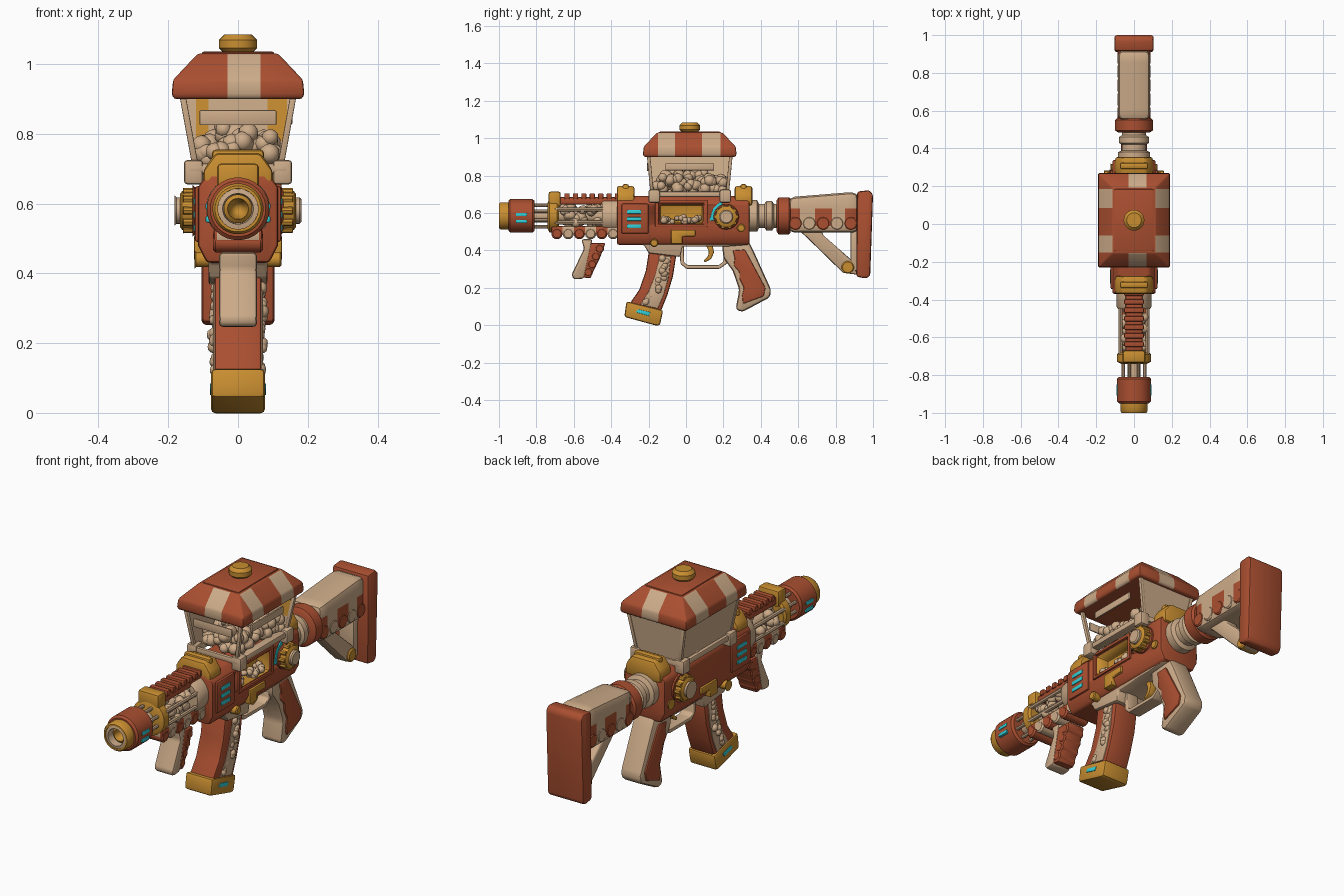
import bpy, bmesh, math, random
from mathutils import Vector, Matrix

random.seed(4)
cube = bpy.data.objects.get("Cube")
if cube:
    bpy.data.objects.remove(cube)

def material(name, rgb):
    m = bpy.data.materials.new(name)
    m.use_nodes = True
    m.diffuse_color = (*rgb, 1)
    m.node_tree.nodes["Principled BSDF"].inputs["Base Color"].default_value = (*rgb, 1)
    return m

RED = material("rust_red", (0.40, 0.078, 0.03))
TAN = material("cream_tan", (0.61, 0.41, 0.25))
GOLD = material("mustard_gold", (0.58, 0.27, 0.03))
CYAN = material("bright_cyan", (0.03, 0.62, 0.68))

def finish(name, bm, mats, bevel=0.0, cuts=(), rule=None, angle=38):
    """Bevel, slice, colour and shade a mesh, then link it."""
    bmesh.ops.recalc_face_normals(bm, faces=bm.faces)
    if bevel:
        edges = [e for e in bm.edges if e.calc_face_angle(0) > 0.5]
        bmesh.ops.bevel(bm, geom=edges, offset=bevel, segments=2, profile=0.5,
                        affect='EDGES', clamp_overlap=True)
    for co, no in cuts:
        bmesh.ops.bisect_plane(bm, geom=bm.verts[:] + bm.edges[:] + bm.faces[:], plane_co=co, plane_no=no)
    bm.normal_update()
    for f in bm.faces:
        f.smooth = True
        if rule:
            f.material_index = rule(f.calc_center_median(), f.normal)
    for e in bm.edges:
        e.smooth = e.calc_face_angle(0) < math.radians(angle)
    mesh = bpy.data.meshes.new(name)
    bm.to_mesh(mesh)
    bm.free()
    for m in (mats if isinstance(mats, tuple) else (mats,)):
        mesh.materials.append(m)
    ob = bpy.data.objects.new(name, mesh)
    bpy.context.collection.objects.link(ob)
    return ob

def prism(name, pts, a, b, mat, bevel=0.008, axis='X', **kw):
    """Extrude a (y, z) outline along X, or an (x, z) outline along Y."""
    bm = bmesh.new()
    place = (lambda p: (a, p[0], p[1])) if axis == 'X' else (lambda p: (p[0], a, p[1]))
    face = bm.faces.new([bm.verts.new(place(p)) for p in pts])
    new = bmesh.ops.extrude_face_region(bm, geom=[face])["geom"]
    step = Vector((b - a, 0, 0) if axis == 'X' else (0, b - a, 0))
    bmesh.ops.translate(bm, vec=step, verts=[v for v in new if isinstance(v, bmesh.types.BMVert)])
    return finish(name, bm, mat, bevel, **kw)

def box(name, x, y, z, mat, bevel=0.008, **kw):
    """Box from (low, high) ranges."""
    return prism(name, [(y[0], z[0]), (y[1], z[0]), (y[1], z[1]), (y[0], z[1])], *x, mat, bevel, **kw)

def hull(name, pts, mat, bevel=0.0, **kw):
    bm = bmesh.new()
    for p in pts:
        bm.verts.new(p)
    bmesh.ops.convex_hull(bm, input=bm.verts)
    bmesh.ops.dissolve_limit(bm, angle_limit=0.02, verts=bm.verts, edges=bm.edges)
    return finish(name, bm, mat, bevel, **kw)

def lathe(name, prof, origin, axis, mat, n=28, **kw):
    """Spin (distance, radius) points about a line along the axis."""
    bm = bmesh.new()
    d = Vector(axis)
    side = d.orthogonal().normalized()
    vs = [bm.verts.new(Vector(origin) + d * t + side * r) for t, r in prof]
    edges = [bm.edges.new(p) for p in zip(vs, vs[1:])]
    bmesh.ops.spin(bm, geom=vs + edges, cent=origin, axis=d, angle=math.tau, steps=n)
    bmesh.ops.remove_doubles(bm, verts=bm.verts, dist=1e-5)
    return finish(name, bm, mat, **kw)

def disc(name, a, b, r, origin, axis, mat, c=0.006, n=24):
    return lathe(name, [(a, 0), (a, r - c), (a + c, r), (b - c, r), (b, r - c), (b, 0)], origin, axis, mat, n)

def popcorn(name, spots, r):
    """Lumpy kernels made of overlapping balls."""
    bm = bmesh.new()
    for s in spots:
        for _ in range(2):
            off = Vector([random.uniform(-.4, .4) * r for _ in range(3)])
            bmesh.ops.create_icosphere(bm, subdivisions=2, radius=r * random.uniform(.75, 1.05),
                                       matrix=Matrix.Translation(Vector(s) + off))
    return finish(name, bm, TAN, angle=60)

def scatter(n, x, y, z):
    return [[random.uniform(*q) for q in (x, y, z)] for _ in range(n)]

BORE, Y, X = (0, 0, 0.585), (0, 1, 0), (1, 0, 0)
SIDES = ((1, "left"), (-1, "right"))

# Muzzle and barrel
lathe("muzzle_tip", [(-.95, .073), (-.99, .073), (-1, .066), (-1, .058), (-.95, .056)], BORE, Y, GOLD)
lathe("muzzle_ring", [(-.95, .06), (-.995, .06), (-.998, .044), (-.9, .04)], BORE, Y, TAN)
lathe("muzzle_bore", [(-.96, .041), (-.97, .03), (-.93, .022), (-.9, 0)], BORE, Y, GOLD)
lathe("muzzle_body", [(-.95, .05), (-.95, .08), (-.94, .09), (-.82, .09), (-.81, .08), (-.81, 0)], BORE, Y, RED)
disc("barrel", -.82, -.36, .035, BORE, Y, TAN)
for i in range(8):
    a = math.tau * (i + .5) / 8
    o = (.062 * math.cos(a), 0, .585 + .062 * math.sin(a))
    disc("barrel_rod", -.82, -.68, .009, o, Y, TAN, .001, 8)
    if i in (0, 3, 4, 7):
        o = (.078 * math.cos(a), 0, .585 + .09 * math.sin(a))
        disc("cage_bar", -.7, -.38, .011, o, Y, TAN, .001, 8)
for s, side in SIDES:
    for z in (.555, .592):
        box("muzzle_light_" + side, (s * .07, s * .093), (-.91, -.85), (z - .009, z + .009), CYAN, .004)

# Handguard
lathe("handguard_ring", [(-.74, 0), (-.74, .07), (-.73, .09), (-.69, .09), (-.68, .08), (-.68, 0)], BORE, Y, GOLD)
box("front_sight", (-.06, .06), (-.735, -.67), (.63, .715), GOLD, .012)
lathe("handguard_sleeve", [(-.45, 0), (-.45, .085), (-.44, .092), (-.36, .092), (-.36, 0)], BORE, Y, TAN)
popcorn("handguard_popcorn", scatter(38, (-.055, .055), (-.66, -.46), (.545, .635)), .026)
box("top_rail", (-.045, .045), (-.68, -.36), (.645, .685), RED)
for i in range(7):
    y = -.65 + i * .045
    box("rail_tooth", (-.052, .052), (y, y + .028), (.675, .705), RED, .005)
stripes = [-.66, -.6, -.54, -.48, -.42]
band = lambda c, n: int((c.y + .72) // .06) % 2
box("handguard_base", (-.07, .07), (-.72, -.35), (.485, .53), (RED, TAN), .01,
    cuts=[((0, y, 0), Y) for y in stripes], rule=band)
for i in range(6):
    disc("handguard_scallop", -.072, .072, .03, (0, -.69 + i * .06, .49), X, (RED, TAN)[i % 2], .008, 16)

# Front grip
prism("front_grip_plate", [(-.56, .46), (-.5, .46), (-.545, .25), (-.6, .245), (-.612, .27), (-.545, .41)],
      -.055, .055, TAN, .012)
prism("front_grip", [(-.535, .44), (-.43, .44), (-.445, .4), (-.46, .36), (-.48, .32), (-.5, .28), (-.51, .25),
                     (-.575, .26)], -.05, .05, RED, .01)
for i in range(4):
    disc("front_grip_rib", -.052, .052, .024, (0, -.462 - i * .02, .41 - i * .042), X, RED, .006, 14)

# Receiver with a side pocket
receiver = prism("receiver", [(-.115, .48), (-.09, .43), (.09, .43), (.115, .48), (.115, .65), (.08, .69),
                              (-.08, .69), (-.115, .65)], -.37, .34, RED, .012, axis='Y')
cutter = box("pocket_cutter", (.045, .2), (-.14, .09), (.545, .645), GOLD, .012)
cutter.hide_render = True
mod = receiver.modifiers.new("pocket", 'BOOLEAN')
mod.operation, mod.object, mod.material_mode = 'DIFFERENCE', cutter, 'TRANSFER'
bpy.context.view_layer.objects.active = receiver
bpy.ops.object.modifier_apply(modifier="pocket")
bpy.data.objects.remove(cutter)
popcorn("pocket_popcorn", scatter(16, (.06, .1), (-.12, .07), (.55, .575)), .018)
for z in (.525, .652):
    box("pocket_trim", (.1, .124), (-.165, .115), (z, z + .016), RED, .004)
for y in (-.165, .095):
    box("pocket_trim_end", (.1, .124), (y, y + .02), (.525, .668), RED, .004)

for s, side in SIDES:
    box("side_plate_" + side, (s * .1, s * .124), (-.345, -.2), (.49, .65), RED, .008)
    for z in (.53, .568, .606):
        box("side_light_" + side, (s * .12, s * .128), (-.315, -.24), (z - .01, z + .01), CYAN, .003)
    # Side dials
    o = (0, .215, .58)
    disc("dial_base_" + side, s * .1, s * .13, .068, o, X, RED, s * .006)
    lathe("dial_" + side, [(s * .115, 0), (s * .115, .06), (s * .16, .056), (s * .166, .048), (s * .166, 0)], o, X, GOLD)
    disc("dial_cap_" + side, s * .16, s * .182, .038, o, X, TAN, s * .006)
    for i in range(10):
        a = math.tau * i / 10
        disc("dial_rib_" + side, s * .12, s * .158, .011,
             (0, .215 + .056 * math.cos(a), .58 + .056 * math.sin(a)), X, GOLD, s * .002, 8)
    # Brackets and pins
    prism("bracket_" + side, [(-.08, .435), (-.02, .435), (-.02, .475), (.05, .475), (.05, .51), (-.08, .51)],
          s * .09, s * .126, GOLD, .006)
    for y, z in ((-.17, .44), (.295, .52)):
        disc("pin_" + side, s * .08, s * .125, .022, (0, y, z), X, GOLD, s * .005, 14)
prism("curved_light", [(.125, .56), (.145, .625), (.19, .67), (.195, .64), (.165, .612), (.15, .56)],
      .112, .12, CYAN, .002)

# Gold collars on top
for y in (-.37, .26):
    prism("collar", [(-.1, .64), (.1, .64), (.1, .695), (.065, .745), (-.065, .745), (-.1, .695)],
          y, y + .095, GOLD, .014, axis='Y')
    box("collar_band", (-.075, .075), (y + .03, y + .065), (.7, .755), GOLD, .012)

# Lower frame, guard and trigger
prism("lower_frame", [(-.33, .48), (.33, .48), (.33, .43), (.2, .42), (-.02, .42), (-.03, .365), (-.2, .385),
                      (-.225, .43), (-.33, .45)], -.085, .085, TAN, .01)
prism("trigger_guard", [(-.035, .43), (-.03, .33), (.0, .302), (.18, .302), (.22, .33), (.22, .37), (.2, .37),
                        (.2, .34), (.175, .322), (.01, .322), (-.01, .335), (-.012, .43)], -.035, .035, TAN, .006)
prism("trigger", [(.1, .44), (.14, .44), (.15, .39), (.135, .355), (.1, .335), (.095, .348), (.118, .37), (.122, .395)],
      -.02, .02, GOLD, .006)

# Rear grip
prism("rear_grip", [(.19, .46), (.33, .46), (.36, .4), (.455, .19), (.45, .15), (.3, .07), (.265, .085), (.285, .19),
                    (.25, .29), (.2, .36)], -.06, .06, TAN, .018)
for s, side in SIDES:
    prism("grip_panel_" + side, [(.25, .4), (.315, .405), (.425, .2), (.415, .155), (.305, .115), (.3, .16), (.31, .2),
                                 (.285, .25), (.285, .285), (.255, .32), (.26, .36)], s * .05, s * .068, RED, .006)

# Magazine
prism("magazine", [(-.195, .42), (-.215, .29), (-.25, .19), (-.312, .1), (-.14, .06), (-.1, .16), (-.07, .26),
                   (-.045, .42)], -.068, .068, RED, .012)
for s, side in SIDES:
    prism("magazine_window_" + side, [(-.14, .37), (-.165, .27), (-.2, .18), (-.245, .11), (-.15, .09), (-.12, .16),
                                      (-.095, .25), (-.08, .37)], s * .06, s * .072, TAN, .004)
    popcorn("magazine_popcorn_" + side, [(s * .062, -.112 - t * t * .085 + random.uniform(-.014, .014), .36 - t * .23)
                                         for t in [i / 9 for i in range(10)]], .021)
    prism("magazine_light_" + side, [(-.27, .07), (-.255, .085), (-.19, .07), (-.2, .05)], s * .07, s * .08, CYAN, .002)
prism("magazine_base", [(-.318, .128), (-.122, .08), (-.14, -.002), (-.165, 0), (-.33, .045)], -.077, .077, GOLD, .012)

# Hopper: corner points run from the floor (t=0) to the lid (t=1)
def corner(sx, sy, t, inset=0.0):
    return Vector((sx * (.125 + .038 * t - inset), .02 + sy * (.205 + .02 * t - inset), .695 + .21 * t))

ENDS = (0, 1)
hull("right_wall", [corner(-1, sy, t, i) for sy in (-1, 1) for t in ENDS for i in (0, .008)], TAN)
hull("back_wall", [corner(sx, 1, t, i) for sx in (-1, 1) for t in ENDS for i in (0, .008)], TAN)
for sx in (-1, 1):
    hull("gold_lining", [Vector((sx * x, corner(1, 1, t, i).y, corner(1, 1, t).z)) for x in (.085, .13 + .01 * sx)
                         for t in (.4, 1) for i in (.007, .012)], GOLD)
    box("hopper_rail", (sx * .1, sx * .145), (-.2, .24), (.685, .715), TAN, .008)
    for sy in (-1, 1):
        hull("corner_post", [corner(sx, sy, t, 0) + Vector((-sx * a, -sy * b, 0))
                             for t in ENDS for a in (-.004, .014) for b in (-.004, .014)], TAN, .003)
        y = .02 + sy * .19
        box("hopper_clip", (sx * .1, sx * .155), (y - .03, y + .03), (.655, .725), TAN, .01)
for sy in (-1, 1):
    box("hopper_end_rail", (-.13, .13), (.01 + sy * .205, .03 + sy * .205), (.685, .715), TAN, .006)
box("front_plaque", (-.11, .11), (-.208, -.2), (.825, .868), TAN, .003)
box("side_plaque", (.147, .156), (-.11, .15), (.828, .866), TAN, .003)
popcorn("hopper_popcorn", scatter(110, (-.1, .1), (-.155, .2), (.71, .785)), .03)
popcorn("hopper_mound", scatter(14, (-.06, .06), (-.11, .12), (.78, .825)), .03)

# Striped lid
def lid_colour(c, n):
    if abs(n.z) > .95:
        return 0
    if abs(c.y - .02) / .25 > abs(c.x) / .19:
        return int(-.03 < c.x < .065)
    return int(-.15 < c.y < -.06 or .085 < c.y < .185)

lid_cuts = [((0, y, 0), Y) for y in (-.15, -.06, .085, .185)] + [((x, 0, 0), X) for x in (-.03, .065)]
hull("lid", [(sx * (.19 - d), .02 + sy * (.25 - d), z) for sx in (-1, 1) for sy in (-1, 1)
             for d, z in ((.006, .9), (0, .915), (.004, .955), (.075, 1.03))], (RED, TAN), .007,
     cuts=lid_cuts, rule=lid_colour)
box("lid_top", (-.105, .105), (-.145, .185), (1.02, 1.036), RED, .008)
disc("lid_knob", 1.03, 1.085, .055, (0, .02, 0), (0, 0, 1), GOLD, .016)

# Buffer tube and shoulder stock
lathe("buffer_tube", [(.33, 0), (.33, .085), (.38, .085), (.39, .065), (.42, .065), (.43, .08), (.46, .08), (.47, .065),
                      (.5, .065), (.5, 0)], BORE, Y, TAN)
lathe("stock_collar", [(.485, 0), (.485, .085), (.495, .1), (.55, .1), (.56, .09), (.56, 0)], BORE, Y, RED)
EDGES = (.61, .69, .78, .85)
stock_rule = lambda c, n: int(.53 < c.z < .625 and (c.y < .61 or .69 < c.y < .78 or c.y > .85))
prism("stock_body", [(.55, .495), (.92, .495), (.92, .71), (.86, .71), (.55, .685)], -.085, .085, (TAN, RED), .03,
      cuts=[((0, y, 0), Y) for y in EDGES] + [((0, 0, z), (0, 0, 1)) for z in (.53, .625)], rule=stock_rule)
for i in range(5):
    disc("stock_scallop", -.088, .088, .036, (0, .585 + i * .074, .545), X, (RED, TAN)[i % 2], .006, 18)
prism("stock_strut", [(.6, .51), (.73, .51), (.73, .485), (.89, .345), (.92, .27), (.84, .28), (.64, .475)],
      -.04, .04, TAN, .01)
box("stock_post", (-.045, .045), (.88, .925), (.29, .52), TAN, .01)
disc("stock_pivot", -.05, .05, .034, (0, .865, .31), X, GOLD, .006, 18)
prism("butt_plate", [(.915, .715), (.98, .722), (1, .7), (.985, .265), (.965, .25), (.91, .26)],
      -.104, .104, RED, .022)
